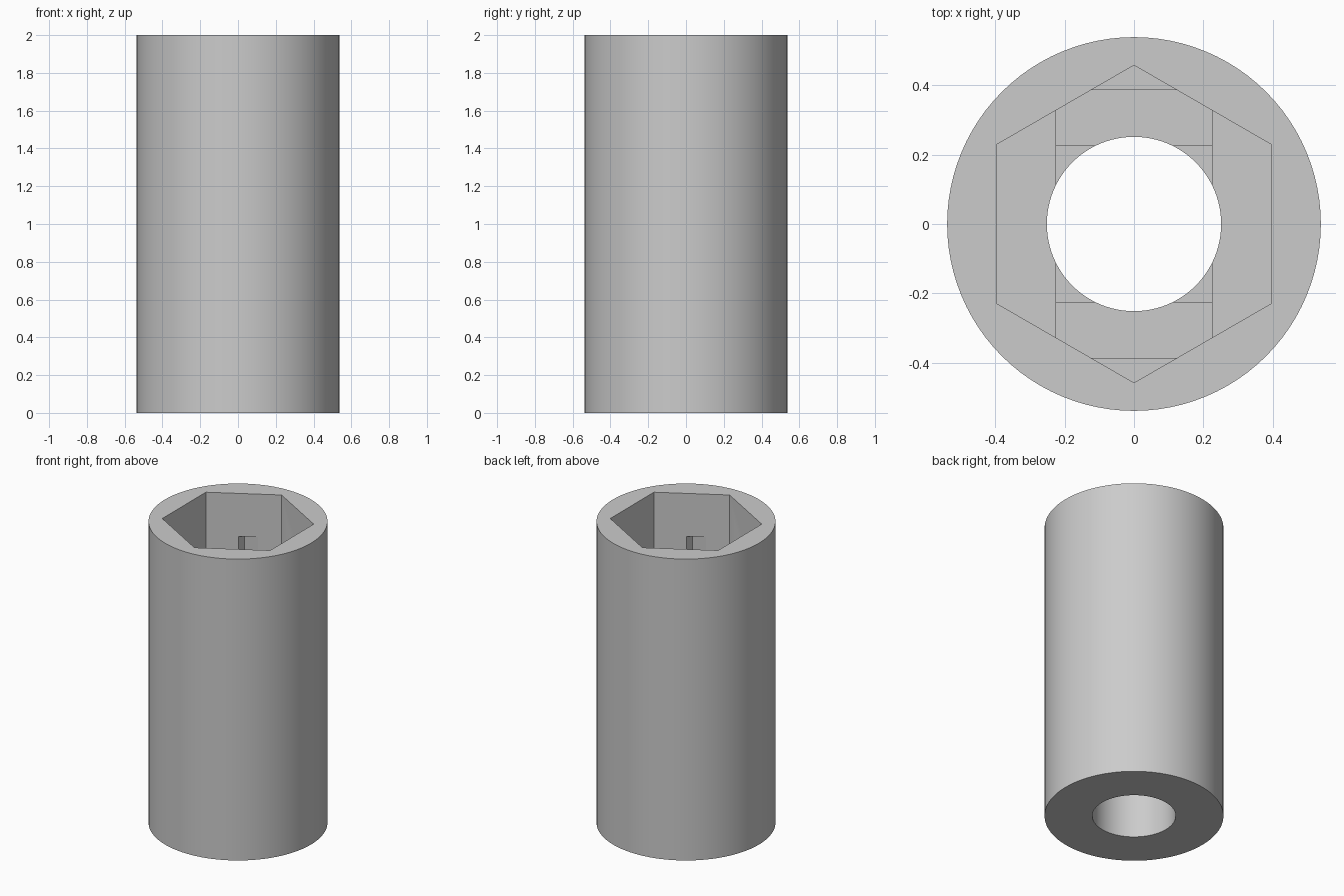
import bpy
import math

cube = bpy.data.objects.get("Cube")
if cube:
    bpy.data.objects.remove(cube, do_unlink=True)

HEIGHT = 2.0
HEX_FLOOR = 1.615   # bottom of the nut pocket
STEP = 0.03         # depth of each bridging recess

grey = bpy.data.materials.new("grey plastic")
grey.use_nodes = True
colour = (0.6, 0.6, 0.6, 1)
grey.diffuse_color = colour
grey.node_tree.nodes["Principled BSDF"].inputs["Base Color"].default_value = colour


def prism(name, sides, radius, low, high, turn=0.0):
    """Upright prism with its first corner on +x when turn is zero."""
    bpy.ops.mesh.primitive_cylinder_add(
        vertices=sides, radius=radius, depth=high - low,
        location=(0, 0, (low + high) / 2), rotation=(0, 0, turn))
    obj = bpy.context.object
    obj.name = name
    bpy.ops.object.transform_apply(location=True, rotation=True, scale=True)
    return obj


def block(name, half_x, half_y, low, high):
    bpy.ops.mesh.primitive_cube_add(size=2, location=(0, 0, (low + high) / 2))
    obj = bpy.context.object
    obj.name = name
    obj.scale = (half_x, half_y, (high - low) / 2)
    bpy.ops.object.transform_apply(location=True, rotation=True, scale=True)
    return obj


# Round outer body
body = prism("sleeve_body", 96, 0.538, 0, HEIGHT)
body.data.materials.append(grey)

# Nut pocket, two stepped recesses in its floor, and the bore right through
cutters = [
    prism("nut_pocket_cutter", 6, 0.457, HEX_FLOOR, HEIGHT + 0.2, math.pi / 2 + math.pi / 6),
    block("slot_recess_cutter", 0.224, 0.386, HEX_FLOOR - STEP, HEX_FLOOR + 0.1),
    block("square_recess_cutter", 0.224, 0.224, HEX_FLOOR - 2 * STEP, HEX_FLOOR + 0.13),
    prism("bore_cutter", 96, 0.251, -0.2, HEIGHT + 0.3),
]

bpy.ops.object.select_all(action="DESELECT")
body.select_set(True)
bpy.context.view_layer.objects.active = body
for cutter in cutters:
    cut = body.modifiers.new(cutter.name, "BOOLEAN")
    cut.operation = "DIFFERENCE"
    cut.solver = "EXACT"
    cut.object = cutter
    bpy.ops.object.modifier_apply(modifier=cut.name)
    bpy.data.objects.remove(cutter, do_unlink=True)

bpy.ops.object.shade_smooth_by_angle(angle=math.radians(30))
